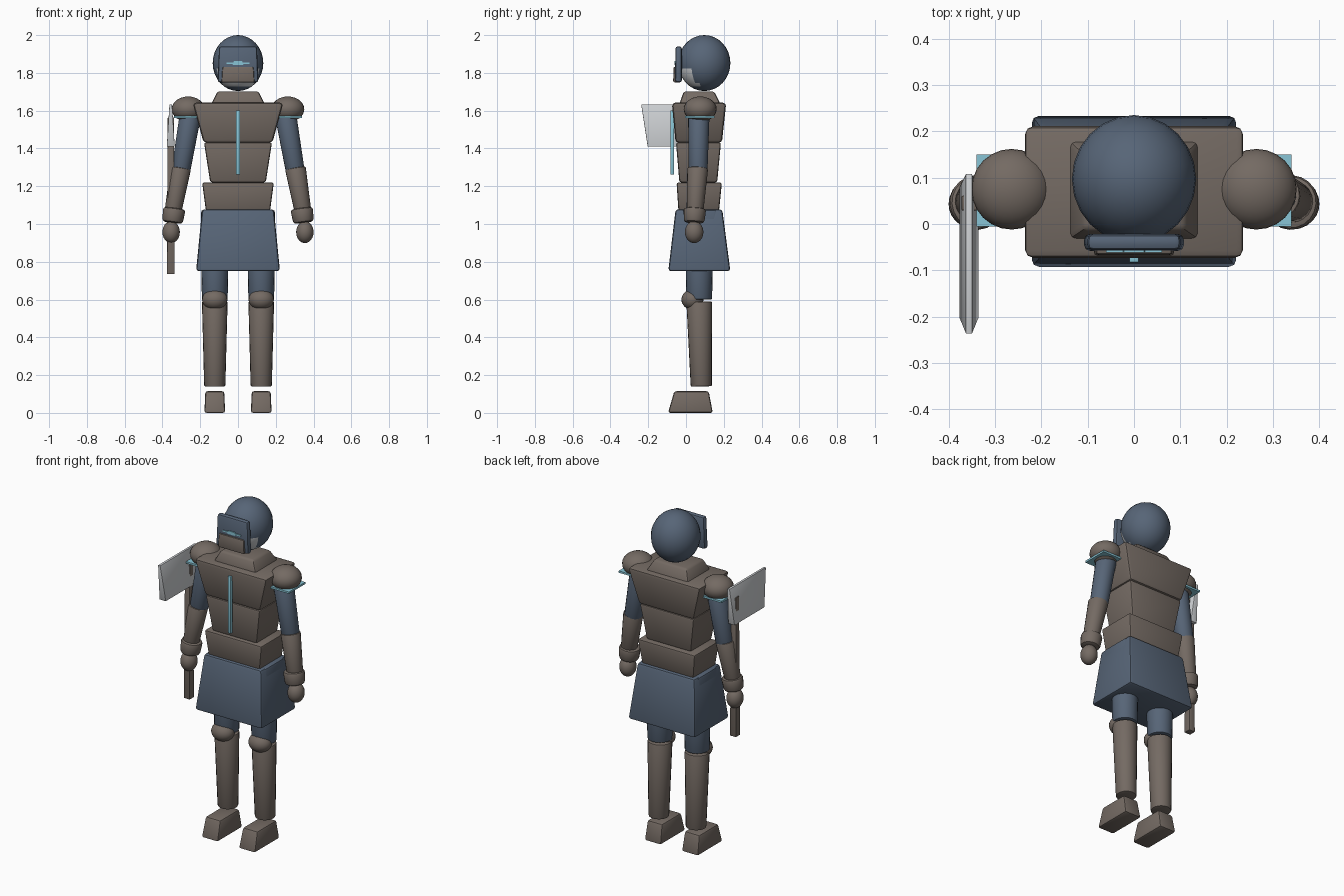
import bpy, bmesh, math
from mathutils import Vector, Matrix

if "Cube" in bpy.data.objects:
    bpy.data.objects.remove(bpy.data.objects["Cube"])


def material(name, rgb):
    m = bpy.data.materials.new(name)
    m.diffuse_color = (*rgb, 1)
    m.use_nodes = True
    m.node_tree.nodes["Principled BSDF"].inputs["Base Color"].default_value = m.diffuse_color
    return m


LEATHER = material("brown_leather", (0.175, 0.145, 0.125))
CLOTH = material("slate_blue", (0.095, 0.13, 0.185))
GLOW = material("pale_cyan", (0.25, 0.56, 0.67))
STEEL = material("light_steel", (0.62, 0.64, 0.66))


def finish(bm, name, mat, bevel=0.0):
    bmesh.ops.recalc_face_normals(bm, faces=bm.faces)
    if bevel:
        sharp = [e for e in bm.edges if e.calc_face_angle(0) > math.radians(40)]
        bmesh.ops.bevel(bm, geom=sharp, offset=bevel, segments=2, profile=0.5, affect='EDGES')
    me = bpy.data.meshes.new(name)
    bm.to_mesh(me)
    bm.free()
    me.materials.append(mat)
    ob = bpy.data.objects.new(name, me)
    bpy.context.collection.objects.link(ob)
    bpy.ops.object.select_all(action='DESELECT')
    ob.select_set(True)
    bpy.context.view_layer.objects.active = ob
    bpy.ops.object.shade_smooth_by_angle(angle=math.radians(35))
    return ob


def block(name, mat, bottom, top, bevel=0.012):
    """Tapered box; each end is (x0, x1, y0, y1, z)."""
    bm = bmesh.new()
    rings = []
    for x0, x1, y0, y1, z in (bottom, top):
        rings.append([bm.verts.new((x, y, z)) for x, y in ((x0, y0), (x1, y0), (x1, y1), (x0, y1))])
    lo, hi = rings
    bm.faces.new(lo)
    bm.faces.new(hi)
    for i in range(4):
        j = (i + 1) % 4
        bm.faces.new((lo[i], lo[j], hi[j], hi[i]))
    return finish(bm, name, mat, bevel)


def slab(name, mat, hw0, y0, z0, hw1, y1, z1, bevel=0.012):
    """Tapered box centred on x = 0."""
    return block(name, mat, (-hw0, hw0, *y0, z0), (-hw1, hw1, *y1, z1), bevel)


def limb(name, mat, a, b, r0, r1, bevel=0.006):
    a, b = Vector(a), Vector(b)
    d = b - a
    bm = bmesh.new()
    m = Matrix.Translation((a + b) / 2) @ d.to_track_quat('Z', 'Y').to_matrix().to_4x4()
    bmesh.ops.create_cone(bm, cap_ends=True, segments=20, radius1=r0, radius2=r1,
                          depth=d.length, matrix=m)
    return finish(bm, name, mat, bevel)


def ball(name, mat, c, r):
    bm = bmesh.new()
    bmesh.ops.create_uvsphere(bm, u_segments=24, v_segments=16, radius=1,
                              matrix=Matrix.Translation(c) @ Matrix.Diagonal((*r, 1)))
    return finish(bm, name, mat)


# Head: helmet with a pale lower face behind the visor
head = ball("head", CLOTH, (0, 0.097, 1.852), (0.134, 0.138, 0.148))
head.data.materials.append(STEEL)
for p in head.data.polygons:
    c = p.center
    if 1.725 < c.z < 1.835 and c.y < 0.015 + (1.84 - c.z) * 0.5:
        p.material_index = 1

# Visor, mouth guard and eye slit
slab("visor", CLOTH, 0.108, (-0.058, -0.022), 1.75, 0.1, (-0.056, -0.022), 1.94)
slab("mouth_guard", LEATHER, 0.087, (-0.068, -0.03), 1.75, 0.082, (-0.066, -0.03), 1.832, 0.007)
slab("eye_slit", GLOW, 0.06, (-0.062, -0.05), 1.848, 0.06, (-0.062, -0.05), 1.856, 0)
slab("eye_slit_centre", GLOW, 0.028, (-0.062, -0.05), 1.843, 0.022, (-0.062, -0.05), 1.862, 0)

# Torso
slab("collar", LEATHER, 0.142, (-0.035, 0.182), 1.635, 0.108, (-0.012, 0.15), 1.702)
slab("chest", LEATHER, 0.182, (-0.055, 0.19), 1.43, 0.24, (-0.075, 0.213), 1.642, 0.018)
slab("abdomen", LEATHER, 0.147, (-0.035, 0.165), 1.22, 0.18, (-0.053, 0.185), 1.432)
slab("waist", LEATHER, 0.17, (-0.04, 0.175), 1.07, 0.19, (-0.05, 0.19), 1.22)
slab("chest_strip", GLOW, 0.01, (-0.083, -0.064), 1.262, 0.01, (-0.083, -0.064), 1.602, 0.002)

# Skirt and hips
slab("skirt", CLOTH, 0.222, (-0.094, 0.235), 0.75, 0.19, (-0.055, 0.192), 1.078, 0.015)
slab("hips", CLOTH, 0.195, (-0.02, 0.16), 0.9, 0.195, (-0.02, 0.16), 1.075)

# Limbs on both sides
for s, side in ((-1, "right"), (1, "left")):
    x = s * 0.123
    limb(f"{side}_thigh", CLOTH, (x, 0.07, 0.6), (x, 0.07, 0.92), 0.068, 0.075)
    ball(f"{side}_knee", LEATHER, (x, 0.034, 0.6), (0.067, 0.058, 0.054))
    limb(f"{side}_shin", LEATHER, (x, 0.081, 0.14), (x, 0.07, 0.588), 0.056, 0.068)
    block(f"{side}_foot", LEATHER, (x - 0.055, x + 0.055, -0.095, 0.142, 0),
          (x - 0.05, x + 0.05, -0.062, 0.12, 0.115))

    ball(f"{side}_pauldron", LEATHER, (s * 0.264, 0.075, 1.608), (0.087, 0.087, 0.067))
    xs = sorted((s * 0.18, s * 0.34))
    block(f"{side}_pauldron_trim", GLOW, (*xs, -0.005, 0.15, 1.56), (*xs, -0.005, 0.15, 1.571), 0)
    limb(f"{side}_upper_arm", CLOTH, (s * 0.303, 0.064, 1.28), (s * 0.25, 0.068, 1.59), 0.05, 0.057)
    limb(f"{side}_forearm", LEATHER, (s * 0.345, 0.047, 1.06), (s * 0.304, 0.062, 1.295), 0.044, 0.055)
    limb(f"{side}_cuff", LEATHER, (s * 0.347, 0.043, 1.007), (s * 0.337, 0.047, 1.083), 0.054, 0.06, 0.014)
    ball(f"{side}_hand", LEATHER, (s * 0.354, 0.043, 0.957), (0.046, 0.049, 0.058))

# Axe: the handle pokes through the thinning blade
block("axe_handle", LEATHER, (-0.376, -0.336, 0.024, 0.066, 0.735),
      (-0.372, -0.339, 0.029, 0.061, 1.565), 0.003)
block("axe_blade", STEEL, (-0.377, -0.335, -0.203, 0.08, 1.41),
      (-0.363, -0.349, -0.237, 0.108, 1.632), 0.002)
